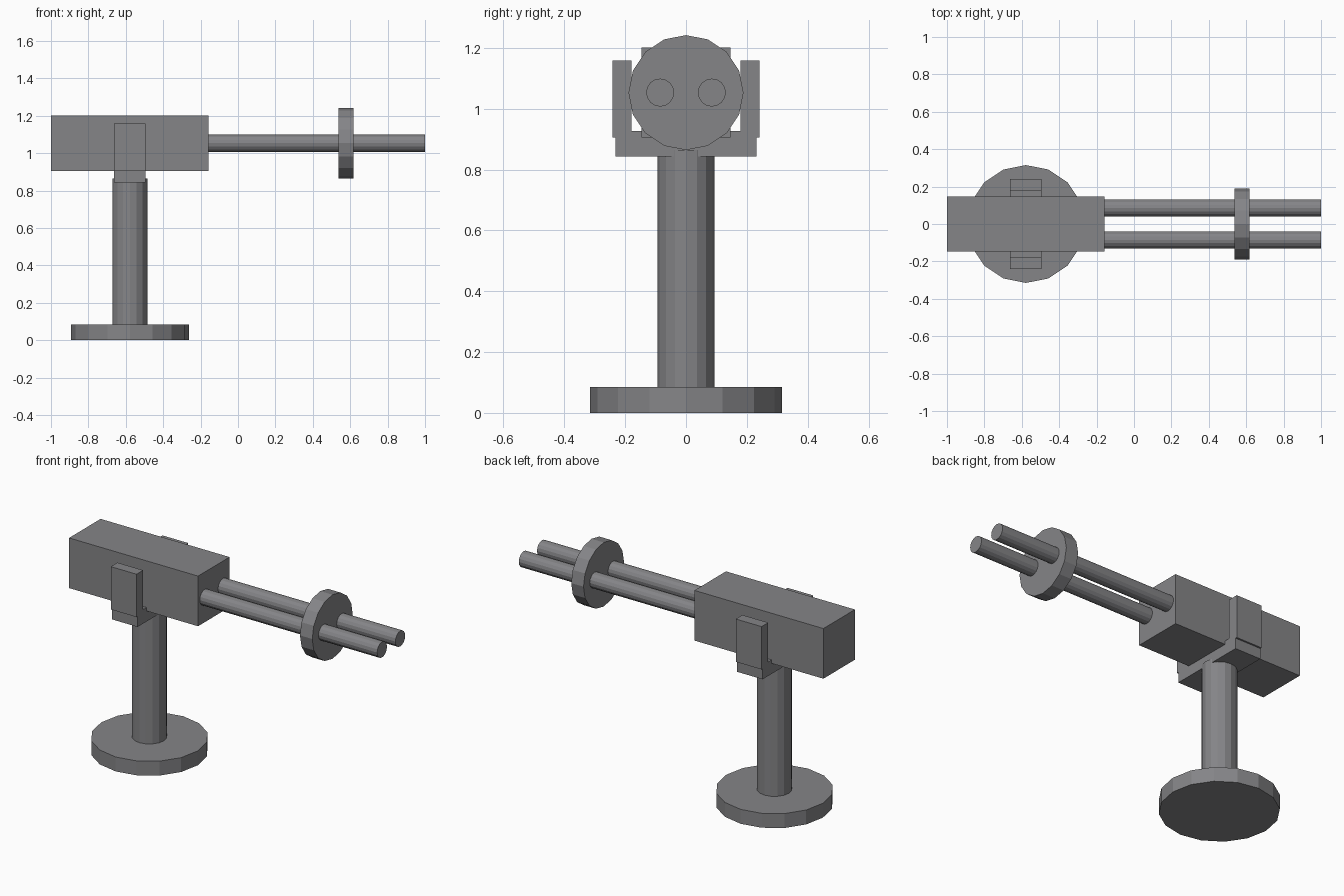
import bpy
from math import pi

if "Cube" in bpy.data.objects:
    bpy.data.objects.remove(bpy.data.objects["Cube"])

PIVOT_X = -0.578   # column and yoke axis
BARREL_Z = 1.053

# Dark gunmetal grey on every part
METAL = bpy.data.materials.new("dark_metal")
METAL.diffuse_color = (0.235, 0.235, 0.245, 1)
METAL.use_nodes = True
METAL.node_tree.nodes["Principled BSDF"].inputs["Base Color"].default_value = METAL.diffuse_color


def finish(name):
    ob = bpy.context.object
    ob.name = name
    ob.data.materials.append(METAL)
    return ob


def box(name, lo, hi):
    centre = [(a + b) / 2 for a, b in zip(lo, hi)]
    bpy.ops.mesh.primitive_cube_add(size=1, location=centre)
    ob = finish(name)
    ob.scale = [b - a for a, b in zip(lo, hi)]
    bpy.ops.object.transform_apply(location=False, rotation=False, scale=True)
    return ob


def cylinder(name, radius, start, end, across, along_x=False):
    # across: the two centre coordinates perpendicular to the axis
    mid = (start + end) / 2
    loc = (mid, *across) if along_x else (*across, mid)
    bpy.ops.mesh.primitive_cylinder_add(
        vertices=16, radius=radius, depth=end - start, location=loc,
        rotation=(0, pi / 2 if along_x else 0, 0))
    return finish(name)


# Stand
cylinder("base_disc", 0.315, 0, 0.085, (PIVOT_X, 0))
cylinder("column", 0.094, 0.04, 0.864, (PIVOT_X, 0))

# Yoke cradling the body
x0, x1 = PIVOT_X - 0.084, PIVOT_X + 0.084
box("yoke_plate", (x0, -0.231, 0.843), (x1, 0.231, 0.926))
for side, y0, y1 in (("left", 0.179, 0.241), ("right", -0.241, -0.179)):
    box("yoke_arm_" + side, (x0, y0, 0.905), (x1, y1, 1.158))

# Body
box("body", (-1, -0.147, 0.905), (-0.158, 0.147, 1.201))

# Twin barrels and the disc that braces them
for side, y in (("left", 0.085), ("right", -0.085)):
    cylinder("barrel_" + side, 0.046, -0.2, 1, (y, BARREL_Z), along_x=True)
cylinder("barrel_disc", 0.189, 0.537, 0.617, (0, BARREL_Z), along_x=True)
